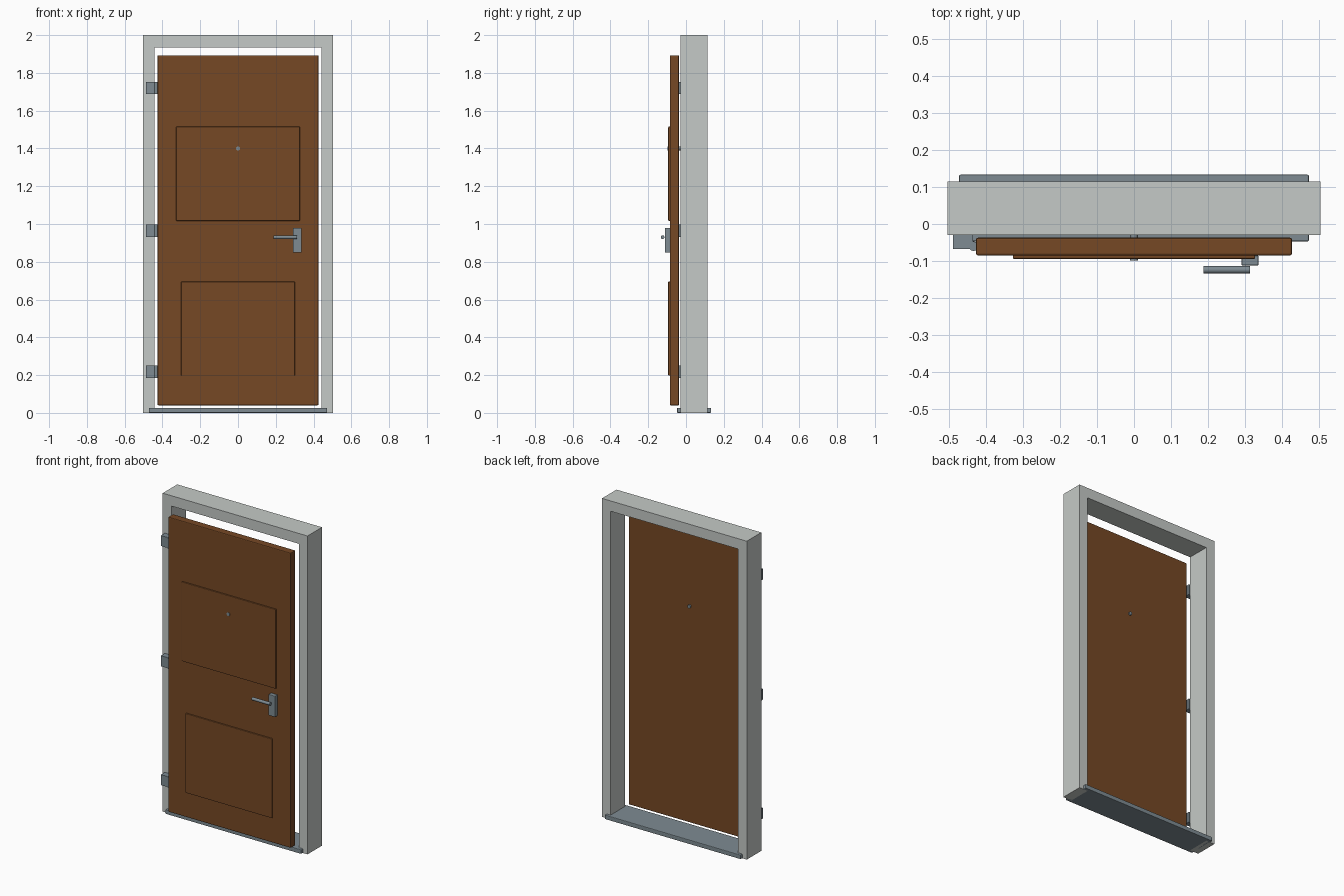
import bpy, bmesh, math
from mathutils import Matrix

if "Cube" in bpy.data.objects:
    bpy.data.objects.remove(bpy.data.objects["Cube"])


def material(name, rgb):
    m = bpy.data.materials.new(name)
    m.diffuse_color = (*rgb, 1)
    m.use_nodes = True
    m.node_tree.nodes["Principled BSDF"].inputs["Base Color"].default_value = m.diffuse_color
    return m


PAINT = material("pale grey paint", (0.56, 0.59, 0.57))
WOOD = material("brown wood", (0.18, 0.065, 0.018))
METAL = material("blue grey metal", (0.21, 0.26, 0.29))


def finish(name, bm, mat, bevel=0.0, smooth=False):
    me = bpy.data.meshes.new(name)
    bm.to_mesh(me)
    bm.free()
    ob = bpy.data.objects.new(name, me)
    bpy.context.collection.objects.link(ob)
    me.materials.append(mat)
    if bevel:
        b = ob.modifiers.new("soft edges", 'BEVEL')
        b.width, b.segments = bevel, 2
    if smooth:
        bpy.context.view_layer.objects.active = ob
        ob.select_set(True)
        bpy.ops.object.shade_smooth_by_angle(angle=math.radians(35))
        ob.select_set(False)
    return ob


def box(name, x, y, z, mat, bevel=0.0):
    """Box from (min, max) pairs on each axis."""
    bm = bmesh.new()
    bmesh.ops.create_cube(bm, size=1)
    for v in bm.verts:
        v.co = [a + (b - a) * (c + 0.5) for (a, b), c in zip((x, y, z), v.co)]
    return finish(name, bm, mat, bevel)


def rod(name, centre, radius, length, axis, mat, sides=20):
    bm = bmesh.new()
    turn = {'X': Matrix.Rotation(math.pi / 2, 4, 'Y'),
            'Y': Matrix.Rotation(math.pi / 2, 4, 'X'),
            'Z': Matrix.Identity(4)}[axis]
    bmesh.ops.create_cone(bm, cap_ends=True, segments=sides, radius1=radius,
                          radius2=radius, depth=length,
                          matrix=Matrix.Translation(centre) @ turn)
    return finish(name, bm, mat, smooth=True)


# Frame: one upside-down U profile extruded through the wall depth
bm = bmesh.new()
outline = [(-0.503, 0), (-0.503, 2), (0.503, 2), (0.503, 0),
           (0.443, 0), (0.443, 1.935), (-0.443, 1.935), (-0.443, 0)]
face = bm.faces.new([bm.verts.new((x, -0.029, z)) for x, z in outline])
ext = bmesh.ops.extrude_face_region(bm, geom=[face])
bmesh.ops.translate(bm, vec=(0, 0.144, 0),
                    verts=[g for g in ext["geom"] if isinstance(g, bmesh.types.BMVert)])
bmesh.ops.recalc_face_normals(bm, faces=bm.faces)
finish("door_frame", bm, PAINT)

# Threshold
box("threshold", (-0.472, 0.472), (-0.047, 0.133), (0, 0.027), METAL, 0.004)

# Door leaf with two raised panels
box("door_leaf", (-0.426, 0.426), (-0.085, -0.037), (0.04, 1.893), WOOD, 0.005)
box("upper_panel", (-0.327, 0.327), (-0.094, -0.08), (1.017, 1.515), WOOD, 0.003)
box("lower_panel", (-0.301, 0.301), (-0.094, -0.08), (0.197, 0.695), WOOD, 0.003)

# Hinges: leaf block plus vertical knuckle
for label, z in (("lower", 0.218), ("middle", 0.965), ("upper", 1.72)):
    box(label + "_hinge_leaf", (-0.488, -0.434), (-0.068, -0.028),
        (z - 0.033, z + 0.033), METAL)
    rod(label + "_hinge_knuckle", (-0.433, -0.06, z), 0.013, 0.066, 'Z', METAL, 12)

# Handle plate, lever and peephole
box("handle_plate", (0.29, 0.336), (-0.112, -0.085), (0.848, 0.98), METAL, 0.003)
rod("handle_lever", (0.25, -0.1235, 0.93), 0.0097, 0.126, 'X', METAL)
rod("peephole", (0, -0.063, 1.4), 0.0105, 0.07, 'Y', METAL)
